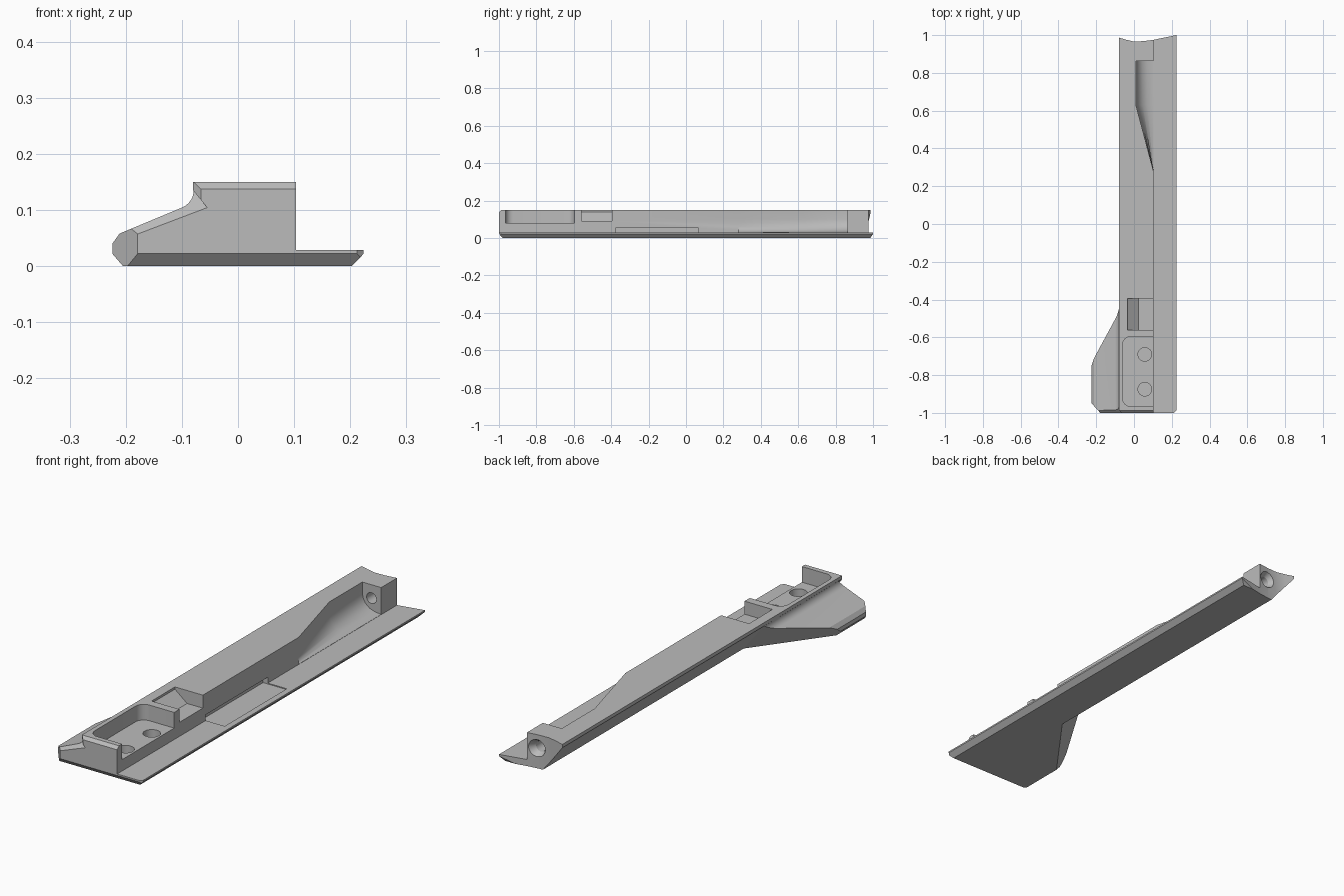
import bpy, bmesh, math
from mathutils import Vector

cube = bpy.data.objects.get("Cube")
if cube:
    bpy.data.objects.remove(cube, do_unlink=True)

grey = bpy.data.materials.new("plain grey")
grey.use_nodes = True
colour = (0.5, 0.5, 0.5, 1)
grey.diffuse_color = colour
next(n for n in grey.node_tree.nodes if n.type == 'BSDF_PRINCIPLED').inputs["Base Color"].default_value = colour


def loft(name, rings, clips=()):
    """Closed solid through matching rings, then trimmed by (point, normal) planes."""
    bm = bmesh.new()
    rows = [[bm.verts.new(p) for p in ring] for ring in rings]
    n = len(rows[0])
    for a, b in zip(rows, rows[1:]):
        for i in range(n):
            j = (i + 1) % n
            bm.faces.new((a[i], a[j], b[j], b[i]))
    bm.faces.new(rows[0])
    bm.faces.new(rows[-1])
    for point, normal in clips:
        geom = bm.verts[:] + bm.edges[:] + bm.faces[:]
        bmesh.ops.bisect_plane(bm, geom=geom, plane_co=point,
                               plane_no=Vector(normal).normalized(), clear_outer=True)
        bmesh.ops.holes_fill(bm, edges=[e for e in bm.edges if e.is_boundary], sides=0)
    bmesh.ops.recalc_face_normals(bm, faces=bm.faces[:])
    mesh = bpy.data.meshes.new(name)
    bm.to_mesh(mesh)
    bm.free()
    mesh.materials.append(grey)
    obj = bpy.data.objects.new(name, mesh)
    bpy.context.collection.objects.link(obj)
    return obj


def along_y(name, section, y0, y1, clips=()):
    return loft(name, [[(x, y, z) for x, z in section] for y in (y0, y1)], clips)


def along_z(name, outline, z0, z1):
    return loft(name, [[(x, y, z) for x, y in outline] for z in (z0, z1)])


def circle(cx, cy, r, n=32):
    return [(cx + r * math.cos(math.tau * i / n), cy + r * math.sin(math.tau * i / n))
            for i in range(n)]


def arc(cx, cy, r, a0, a1, n=6):
    return [(cx + r * math.cos(math.radians(a0 + (a1 - a0) * i / n)),
             cy + r * math.sin(math.radians(a0 + (a1 - a0) * i / n))) for i in range(n + 1)]


def combine(target, other, operation):
    other.hide_render = True
    bpy.context.view_layer.objects.active = target
    mod = target.modifiers.new(operation.lower(), 'BOOLEAN')
    mod.operation, mod.object, mod.solver = operation, other, 'EXACT'
    bpy.ops.object.modifier_apply(modifier=mod.name)
    bpy.data.objects.remove(other, do_unlink=True)


# Long rail: tall rib on a thin flange, with an undercut outer side
bottom_front = ((0, -0.98, 0), (0, -1, -0.9))
rail = along_y("rail_body",
               [(0.03, 0), (0.203, 0), (0.224, 0.022), (0.224, 0.029), (0.103, 0.029),
                (0.103, 0.15), (-0.08, 0.15), (-0.08, 0.135)], -1, 1,
               [bottom_front,
                ((0, 0.985, 0), (0, 1, -0.7)),
                ((0, -1, 0.137), (0, -1, 1)),
                ((-0.066, -1, 0), (-1, -1, 0)),
                ((0.212, -1, 0), (1, -1, 0))])

# Side wing with a filleted sloping top
wing = along_y("side_wing",
               [(0.05, 0), (-0.205, 0), (-0.224, 0.022), (-0.224, 0.04), (-0.211, 0.058)]
               + arc(-0.112, 0.135, 0.033, -68, 0) + [(0.05, 0.137)],
               -1, -0.4,
               [bottom_front,
                ((-0.224, -0.95, 0), (-0.74, -0.67, 0)),
                ((-0.224, -1, 0.04), (-0.355, -1, 0.935)),
                ((-0.08, -0.47, 0.11), (-0.805, 0.593, -0.7))])
combine(rail, wing, 'UNION')

# Rear scoop, whose wall curves out into the flange
scoop = loft("scoop_cutter",
             [[(0.103, 0.28, z), (x, 0.63, z), (x, 0.863, z), (0.3, 0.863, z), (0.3, 0.28, z)]
              for x, z in [(0.01, 0.2), (0.01, 0.1), (0.014, 0.08), (0.025, 0.06),
                           (0.045, 0.043), (0.07, 0.034), (0.1, 0.03)]])
combine(rail, scoop, 'DIFFERENCE')

# Front pocket with rounded inner corners and two blind holes
pocket = along_z("pocket_cutter",
                 [(0.2, -0.965)] + arc(-0.02, -0.925, 0.04, 270, 180)
                 + arc(-0.02, -0.637, 0.04, 180, 90) + [(0.2, -0.597)], 0.08, 0.3)
combine(rail, pocket, 'DIFFERENCE')
for y in (-0.69, -0.875):
    combine(rail, along_z("hole_cutter", circle(0.057, y, 0.036), 0.03, 0.12), 'DIFFERENCE')

# Ramped slot behind the pocket
combine(rail, along_y("slot_cutter",
                      [(-0.035, 0.2), (-0.035, 0.14), (0.025, 0.092), (0.2, 0.092), (0.2, 0.2)],
                      -0.56, -0.395), 'DIFFERENCE')

# Shallow seat in the flange reaching under the rib
combine(rail, along_y("seat_cutter",
                      [(0.08, 0.025), (0.197, 0.025), (0.197, 0.055), (0.08, 0.055)],
                      -0.375, 0.063), 'DIFFERENCE')

# Hollowed rear end and its screw hole
combine(rail, along_z("end_cutter",
                      [(-0.2, 1.02), (-0.08, 0.987), (-0.04, 0.975), (0, 0.966), (0.05, 0.968),
                       (0.103, 0.975), (0.224, 1.0), (0.3, 1.02), (0.3, 1.2), (-0.2, 1.2)],
                      -0.1, 0.3), 'DIFFERENCE')
screw = loft("screw_cutter",
             [[(x, y, z) for x, z in circle(0.055, 0.09, r)]
              for y, r in ((0.8, 0.024), (0.945, 0.024), (0.99, 0.05), (1.1, 0.05))])
combine(rail, screw, 'DIFFERENCE')

# Smooth the curved walls, keep corners crisp
bpy.ops.object.select_all(action='DESELECT')
rail.select_set(True)
bpy.context.view_layer.objects.active = rail
bpy.ops.object.shade_smooth_by_angle(angle=math.radians(25))
